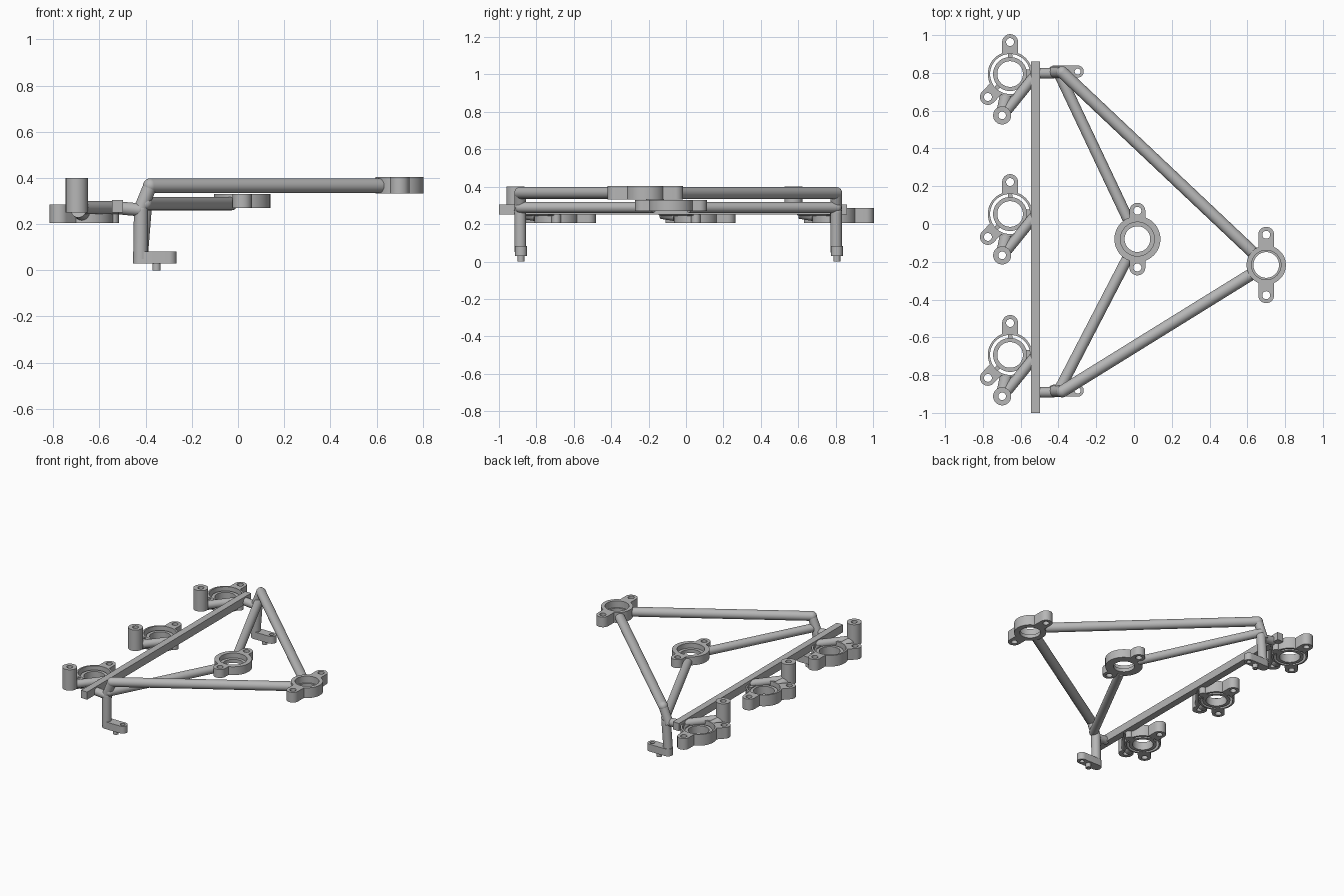
import bpy, bmesh, math
from mathutils import Vector

cube = bpy.data.objects.get("Cube")
if cube:
    bpy.data.objects.remove(cube, do_unlink=True)

grey = bpy.data.materials.new("plain_grey")
grey.use_nodes = True
grey.diffuse_color = (0.47, 0.47, 0.47, 1)
grey.node_tree.nodes["Principled BSDF"].inputs["Base Color"].default_value = grey.diffuse_color
parts = []


def add_mesh(name, mesh, location=(0, 0, 0)):
    mesh.materials.clear()
    mesh.materials.append(grey)
    obj = bpy.data.objects.new(name, mesh)
    obj.location = location
    bpy.context.collection.objects.link(obj)
    parts.append(obj)
    return obj


def lathe(name, center, profile, steps=48):
    """Closed (radius, z) profile turned around a vertical axis."""
    bm = bmesh.new()
    rings = []
    for i in range(steps):
        a = math.tau * i / steps
        rings.append([bm.verts.new((r * math.cos(a), r * math.sin(a), z)) for r, z in profile])
    n = len(profile)
    for i in range(steps):
        a, b = rings[i], rings[(i + 1) % steps]
        for j in range(n):
            k = (j + 1) % n
            bm.faces.new((a[j], b[j], b[k], a[k]))
    bmesh.ops.recalc_face_normals(bm, faces=bm.faces)
    mesh = bpy.data.meshes.new(name)
    bm.to_mesh(mesh)
    bm.free()
    return add_mesh(name, mesh, (center[0], center[1], 0))


def ring(name, center, outer, inner, z0, z1):
    return lathe(name, center, [(inner, z0), (outer, z0), (outer, z1), (inner, z1)])


def rod(name, start, end, radius, ball=False):
    """Round bar between two points, optionally with a rounded start."""
    start, end = Vector(start), Vector(end)
    d = end - start
    bm = bmesh.new()
    bmesh.ops.create_cone(bm, cap_ends=True, segments=28, radius1=radius, radius2=radius, depth=d.length)
    if ball:
        sphere = bmesh.ops.create_uvsphere(bm, u_segments=28, v_segments=14, radius=radius)
        bmesh.ops.translate(bm, verts=sphere["verts"], vec=(0, 0, -d.length / 2))
    bmesh.ops.rotate(bm, verts=bm.verts, matrix=d.to_track_quat('Z', 'Y').to_matrix())
    mesh = bpy.data.meshes.new(name)
    bm.to_mesh(mesh)
    bm.free()
    return add_mesh(name, mesh, (start + end) / 2)


def lug(name, center, angle, near, far, radius, z0, z1, hole=0.0, round_near=False):
    """Flat arm with a rounded outer end and an optional hole through it."""
    turns = [math.pi * (i / 16 - 0.5) for i in range(17)]
    outline = [(far + radius * math.cos(t), radius * math.sin(t)) for t in turns]
    if round_near:
        outline += [(near - radius * math.cos(t), -radius * math.sin(t)) for t in turns]
    else:
        outline += [(near, radius), (near, -radius)]
    loops = [outline]
    if hole:
        loops.append([(far + hole * math.cos(math.tau * i / 24), hole * math.sin(math.tau * i / 24))
                      for i in range(24)])
    curve = bpy.data.curves.new(name, 'CURVE')
    curve.dimensions = '2D'
    curve.fill_mode = 'BOTH'
    curve.extrude = (z1 - z0) / 2
    for loop in loops:
        s = curve.splines.new('POLY')
        s.points.add(len(loop) - 1)
        for p, (x, y) in zip(s.points, loop):
            p.co = (x, y, 0, 1)
        s.use_cyclic_u = True
    temp = bpy.data.objects.new(name + "_outline", curve)
    bpy.context.collection.objects.link(temp)
    graph = bpy.context.evaluated_depsgraph_get()
    mesh = bpy.data.meshes.new_from_object(temp.evaluated_get(graph))
    bpy.data.objects.remove(temp, do_unlink=True)
    obj = add_mesh(name, mesh, (center[0], center[1], (z0 + z1) / 2))
    obj.rotation_euler.z = angle
    return obj


def counterbored_hub(name, center, outer, step, z0, z1, reach):
    """Socket with a stepped bore and two opposite mounting lugs."""
    hole, floor = 0.068, z0 + 0.025
    lathe(name, center, [(hole, z0), (outer, z0), (outer, z1), (step, z1), (step, floor), (hole, floor)])
    for side, a in (("back", math.pi / 2), ("front", -math.pi / 2)):
        lug(f"{name}_{side}_lug", center, a, 0.095, reach, 0.042, z0, z1, 0.021)


# Long square rail
bm = bmesh.new()
bmesh.ops.create_cube(bm, size=1)
bmesh.ops.scale(bm, verts=bm.verts, vec=(0.048, 1.86, 0.055))
rail = bpy.data.meshes.new("long_rail")
bm.to_mesh(rail)
bm.free()
add_mesh("long_rail", rail, (-0.522, -0.07, 0.278))

# Three rail sockets, each with two lugs and a braced post
for label, y in (("back", 0.794), ("middle", 0.053), ("front", -0.693)):
    c = (-0.656, y)
    low, top = 0.205, 0.285
    ring(f"{label}_socket_wall", c, 0.118, 0.106, low, top)
    ring(f"{label}_socket_sleeve", c, 0.09, 0.068, low, 0.262)
    for i, deg in enumerate((90, 226)):
        a = math.radians(deg)
        lug(f"{label}_socket_lug_{i}", c, a, 0.108, 0.169, 0.042, low, top, 0.021)
        lug(f"{label}_socket_bridge_{i}", c, a, 0.084, 0.10, 0.012, low, 0.225)
    lug(f"{label}_socket_rail_bridge", c, 0, 0.084, 0.115, 0.025, low, 0.27)
    post = (c[0] - 0.042, y - 0.219)
    ring(f"{label}_post", post, 0.048, 0.02, 0.25, 0.4)
    rod(f"{label}_post_brace", (post[0] + 0.028, post[1] + 0.03, 0.272), (-0.525, y - 0.01, 0.272), 0.028)
    rod(f"{label}_post_link", (post[0] + 0.007, post[1] + 0.034, 0.262),
        (c[0] - 0.02, y - 0.112, 0.25), 0.034)

# Two sockets carried by the tubes
inner, outer = (0.018, -0.08), (0.70, -0.217)
counterbored_hub("inner_socket", inner, 0.122, 0.09, 0.27, 0.33, 0.15)
counterbored_hub("outer_socket", outer, 0.104, 0.078, 0.332, 0.405, 0.16)


def tube_to(name, start, target, z, gap, radius):
    a, b = Vector((*start, z)), Vector((*target, z))
    rod(name, a, b - (b - a).normalized() * gap, radius, ball=True)


# Tubes, uprights and feet at the two corners
for label, y, leg_x in (("back", 0.803, -0.405), ("front", -0.886, -0.42)):
    tube_to(f"{label}_outer_tube", (-0.38, y), outer, 0.366, 0.09, 0.032)
    tube_to(f"{label}_inner_tube", (-0.40, y), inner, 0.289, 0.105, 0.029)
    rod(f"{label}_corner_strut", (-0.38, y, 0.366), (-0.428, y, 0.25), 0.03, ball=True)
    rod(f"{label}_rail_link", (-0.43, y - 0.005, 0.262), (-0.515, y - 0.005, 0.27), 0.028, ball=True)
    rod(f"{label}_leg", (leg_x, y, 0.262), (-0.422, y, 0.05), 0.031, ball=True)
    lug(f"{label}_foot", (-0.422, y + 0.004), 0, 0, 0.124, 0.032, 0.03, 0.082, 0.016, round_near=True)
    ring(f"{label}_foot_pin", (-0.353, y + 0.004), 0.018, 0.007, 0, 0.04)

# Smooth round surfaces, crisp edges
bpy.ops.object.select_all(action='DESELECT')
for obj in parts:
    obj.select_set(True)
bpy.context.view_layer.objects.active = parts[0]
bpy.ops.object.shade_smooth_by_angle(angle=math.radians(35))
